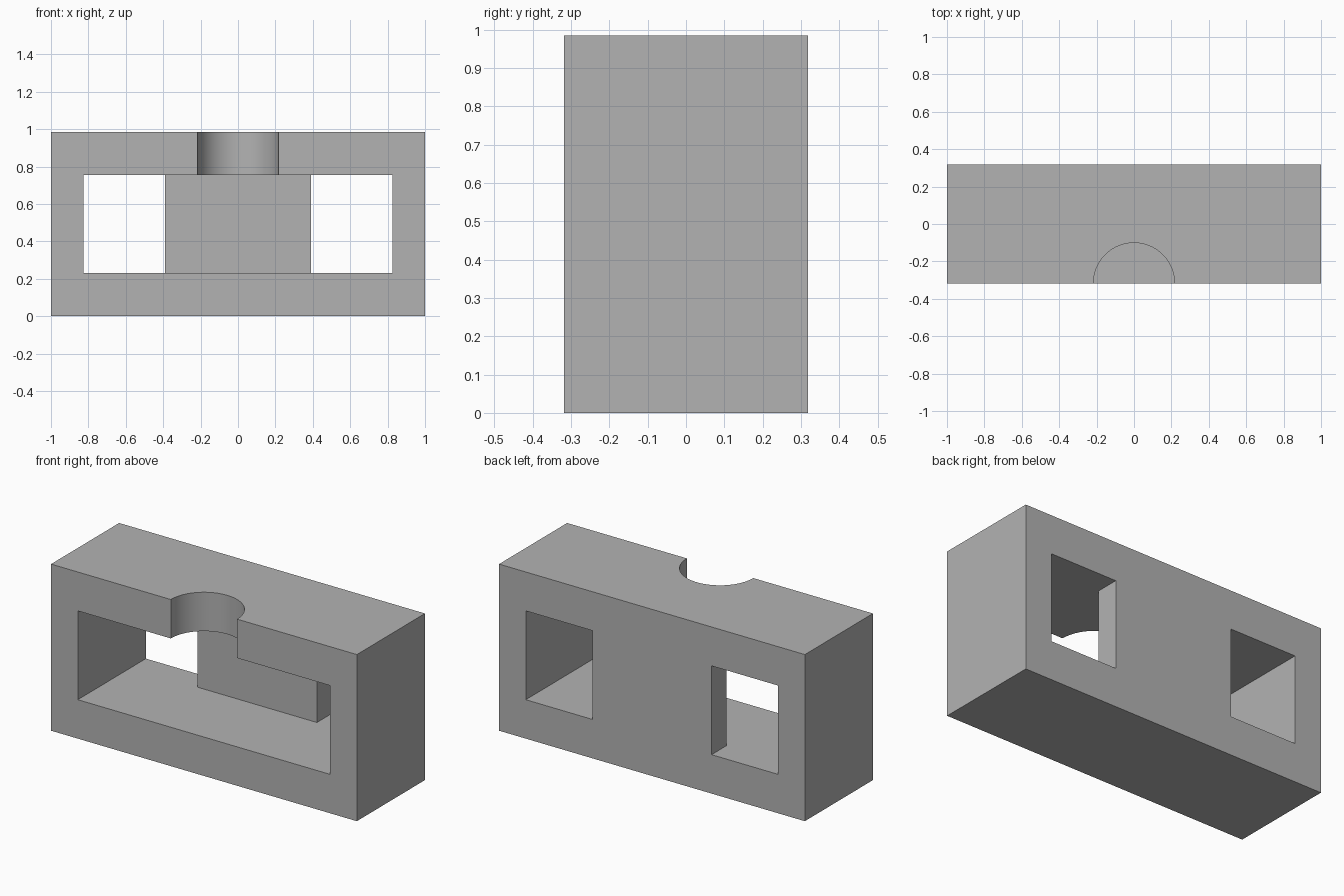
import bpy
import bmesh
import math

old = bpy.data.objects.get("Cube")
if old:
    bpy.data.objects.remove(old, do_unlink=True)

# Overall size, window band and rear post
HALF_W, HALF_D, HEIGHT = 1.0, 0.318, 0.985
WIN_X, WIN_LOW, WIN_HIGH = 0.825, 0.23, 0.755
POST_X, POST_FRONT = 0.39, 0.18
NOTCH_R = 0.217

grey = bpy.data.materials.new("plain grey")
grey.use_nodes = True
colour = (0.45, 0.45, 0.45, 1)
grey.diffuse_color = colour
grey.node_tree.nodes["Principled BSDF"].inputs["Base Color"].default_value = colour


def prism(name, outline, low, high):
    """Extrude a plan outline upwards from low to high."""
    bm = bmesh.new()
    base = bm.faces.new([bm.verts.new((x, y, low)) for x, y in outline])
    top = bmesh.ops.extrude_face_region(bm, geom=[base])["geom"]
    bmesh.ops.translate(bm, vec=(0, 0, high - low),
                        verts=[v for v in top if isinstance(v, bmesh.types.BMVert)])
    bmesh.ops.recalc_face_normals(bm, faces=bm.faces)
    mesh = bpy.data.meshes.new(name)
    bm.to_mesh(mesh)
    bm.free()
    mesh.materials.append(grey)
    obj = bpy.data.objects.new(name, mesh)
    bpy.context.collection.objects.link(obj)
    return obj


# Solid block
block = prism("block_frame", [(-HALF_W, -HALF_D), (HALF_W, -HALF_D),
                              (HALF_W, HALF_D), (-HALF_W, HALF_D)], 0, HEIGHT)

# Hollow that opens at the front and leaves a post between two rear windows
half = [(WIN_X, -1), (WIN_X, 1), (POST_X, 1), (POST_X, POST_FRONT)]
hollow = prism("hollow_cutter", half + [(-x, y) for x, y in reversed(half)],
               WIN_LOW, WIN_HIGH)

# Half-round notch in the front edge of the top
angles = [math.tau * i / 96 for i in range(96)]
notch = prism("notch_cutter", [(NOTCH_R * math.cos(a), NOTCH_R * math.sin(a) - HALF_D)
                               for a in angles], 0.5, 1.2)

# Cut both openings, then discard the cutters
bpy.ops.object.select_all(action="DESELECT")
block.select_set(True)
bpy.context.view_layer.objects.active = block
for cutter in (hollow, notch):
    cutter.hide_render = True
    mod = block.modifiers.new(cutter.name, "BOOLEAN")
    mod.operation = "DIFFERENCE"
    mod.solver = "EXACT"
    mod.object = cutter
    bpy.ops.object.modifier_apply(modifier=mod.name)
    bpy.data.objects.remove(cutter, do_unlink=True)

bpy.ops.object.shade_smooth_by_angle(angle=math.radians(30))
